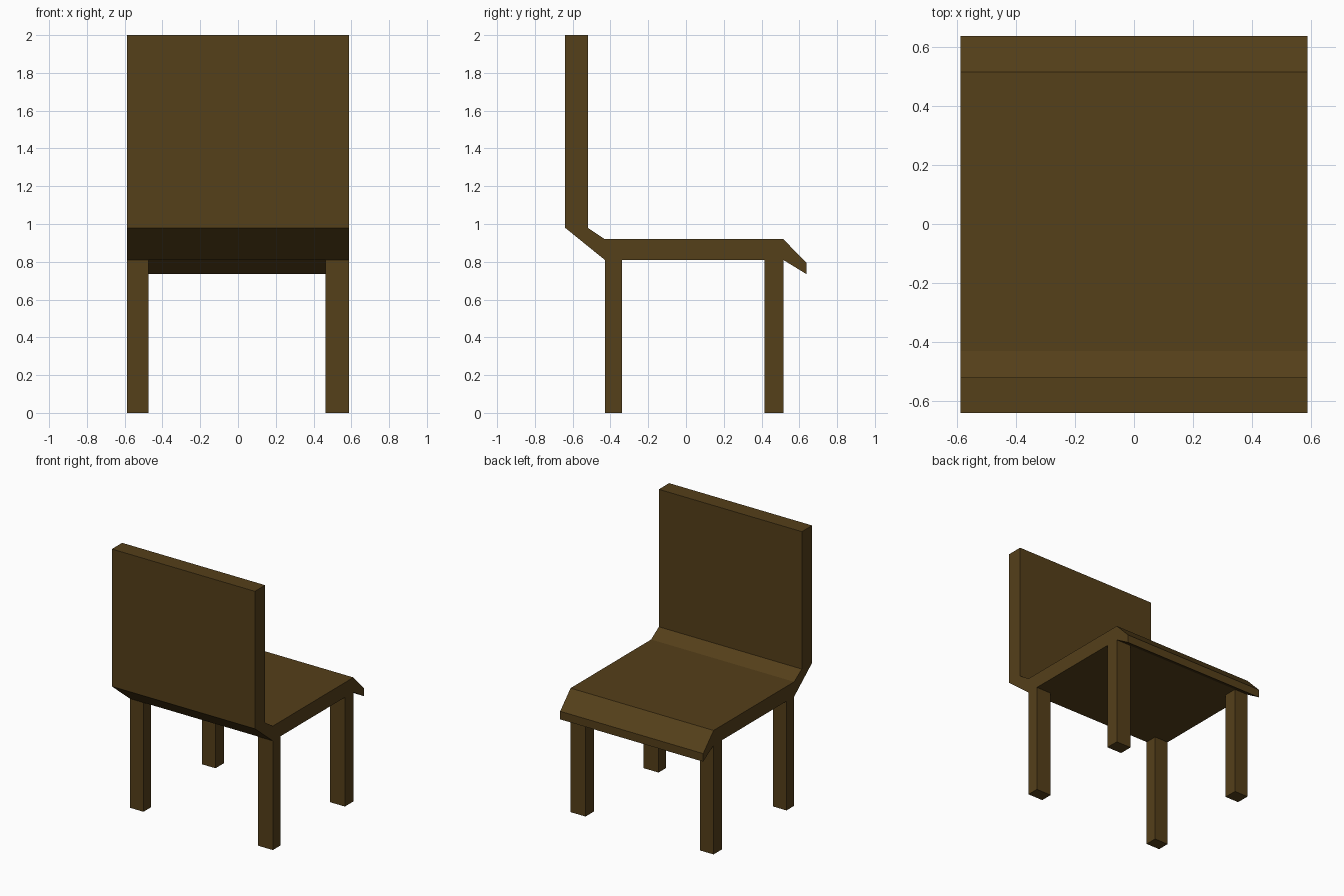
import bpy, bmesh

if "Cube" in bpy.data.objects:
    bpy.data.objects.remove(bpy.data.objects["Cube"])

HALF_W = 0.587

wood = bpy.data.materials.new("dark_wood")
wood.diffuse_color = (0.09, 0.05, 0.01, 1)
wood.use_nodes = True
wood.node_tree.nodes["Principled BSDF"].inputs["Base Color"].default_value = wood.diffuse_color


def finish(name, bm):
    bmesh.ops.recalc_face_normals(bm, faces=bm.faces)
    mesh = bpy.data.meshes.new(name)
    bm.to_mesh(mesh)
    bm.free()
    mesh.materials.append(wood)
    obj = bpy.data.objects.new(name, mesh)
    bpy.context.collection.objects.link(obj)
    return obj


def box(name, x, y, z):
    bm = bmesh.new()
    bmesh.ops.create_cube(bm, size=1)
    for v in bm.verts:
        for i, (lo, hi) in enumerate((x, y, z)):
            v.co[i] = hi if v.co[i] > 0 else lo
    return finish(name, bm)


# Bent seat and backrest: (lower y, z), (upper y, z) pairs from backrest top to front lip
stations = [
    ((-0.64, 2.00), (-0.52, 2.00)),
    ((-0.64, 0.98), (-0.52, 0.98)),
    ((-0.43, 0.81), (-0.43, 0.92)),
    ((0.515, 0.81), (0.515, 0.92)),
    ((0.637, 0.735), (0.637, 0.795)),
]
bm = bmesh.new()
rings = []
for low, up in stations:
    rings.append([bm.verts.new((x, *p)) for x, p in (
        (-HALF_W, low), (HALF_W, low), (HALF_W, up), (-HALF_W, up))])
for a, b in zip(rings, rings[1:]):
    for i in range(4):
        j = (i + 1) % 4
        bm.faces.new((a[i], a[j], b[j], b[i]))
bm.faces.new(rings[0])
bm.faces.new(rings[-1])
finish("seat_and_backrest", bm)

# Four square legs flush with the seat sides
for end, y in (("backrest", (-0.43, -0.34)), ("lip", (0.415, 0.515))):
    box(f"{end}_leg_left", (-HALF_W, -0.475), y, (0, 0.81))
    box(f"{end}_leg_right", (0.464, HALF_W), y, (0, 0.81))
